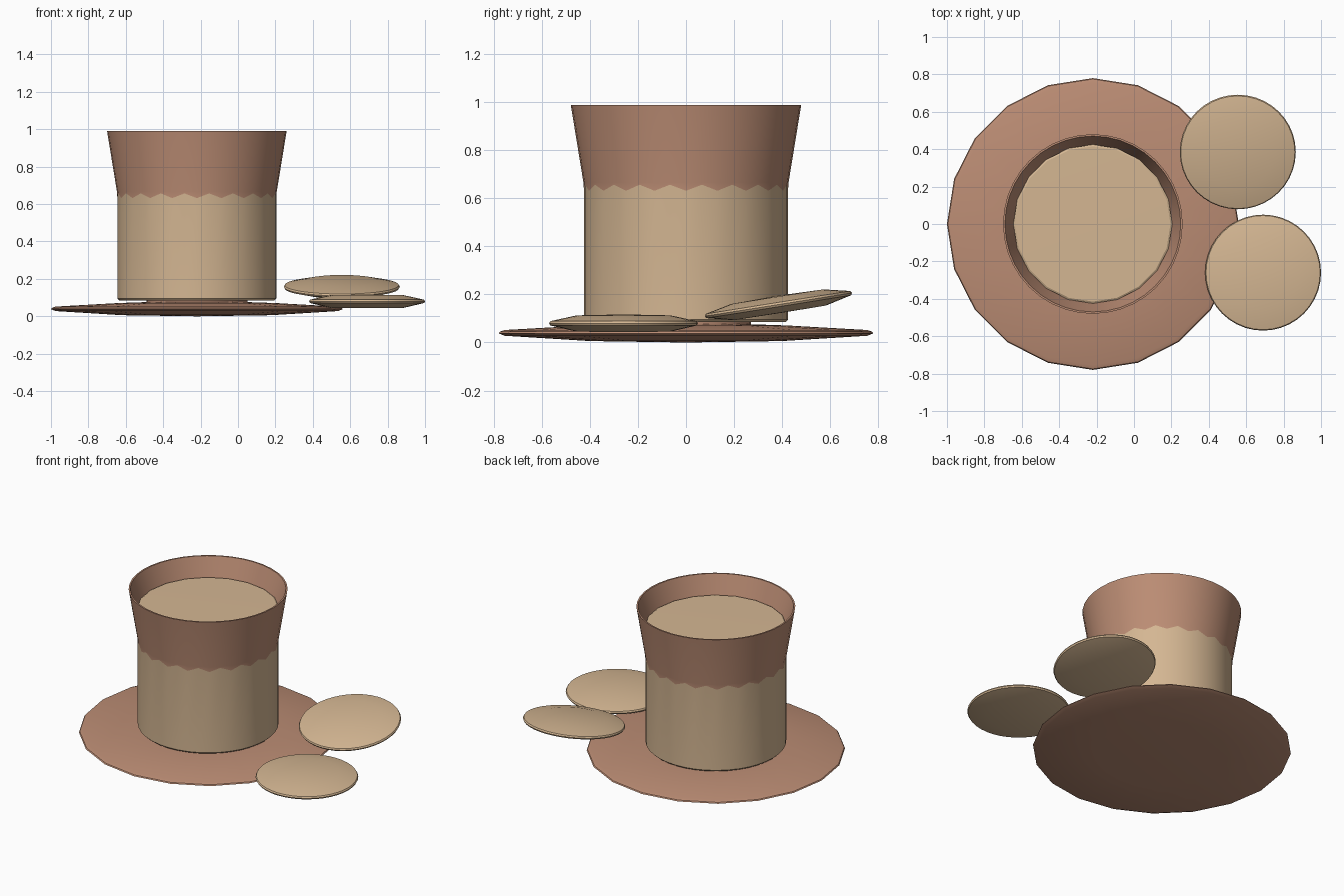
import bpy, bmesh, math

if "Cube" in bpy.data.objects:
    bpy.data.objects.remove(bpy.data.objects["Cube"])

def make_mat(name, col):
    m = bpy.data.materials.new(name)
    m.diffuse_color = (*col, 1)
    m.use_nodes = True
    m.node_tree.nodes["Principled BSDF"].inputs["Base Color"].default_value = m.diffuse_color
    return m

TAN = make_mat("warm tan", (0.66, 0.47, 0.29))
BROWN = make_mat("clay brown", (0.50, 0.265, 0.175))

def lathe(name, profile, sides, mats, loc, band_mat=None, zigzag=None, tilt=0.0, angle=30):
    """Spin an (r, z) profile; r = 0 ends become poles. band_mat gives a material per band."""
    bm = bmesh.new()
    rings = []
    for k, (r, z) in enumerate(profile):
        if r == 0:
            rings.append([bm.verts.new((0, 0, z))] * sides)
            continue
        ring = []
        for i in range(sides):
            a = 2 * math.pi * i / sides
            dz = zigzag[1] * (i % 2) if zigzag and k == zigzag[0] else 0
            ring.append(bm.verts.new((r * math.cos(a), r * math.sin(a), z + dz)))
        rings.append(ring)
    for k in range(len(rings) - 1):
        lo, hi = rings[k], rings[k + 1]
        for i in range(sides):
            j = (i + 1) % sides
            vs = list(dict.fromkeys([lo[i], lo[j], hi[j], hi[i]]))
            f = bm.faces.new(vs)
            f.material_index = band_mat[k] if band_mat else 0
    bmesh.ops.recalc_face_normals(bm, faces=bm.faces)
    me = bpy.data.meshes.new(name)
    bm.to_mesh(me)
    bm.free()
    ob = bpy.data.objects.new(name, me)
    bpy.context.collection.objects.link(ob)
    for m in mats:
        me.materials.append(m)
    ob.location = loc
    ob.rotation_euler = (tilt, 0, 0)
    bpy.ops.object.select_all(action='DESELECT')
    ob.select_set(True)
    bpy.context.view_layer.objects.active = ob
    bpy.ops.object.shade_smooth_by_angle(angle=math.radians(angle))
    return ob

CX = -0.22

# saucer: shallow lens with a thin rim
lathe("saucer", [(0, 0), (0.40, 0.006), (0.755, 0.028), (0.78, 0.038), (0.775, 0.045),
                 (0.755, 0.052), (0.42, 0.071), (0.27, 0.076), (0, 0.076)],
      20, [BROWN], (CX, 0, 0))

# foot ring under the cup
lathe("cup_foot", [(0.27, 0.07), (0.27, 0.09)], 40, [BROWN], (CX, 0, 0))

# cup: tan body, flared glazed rim with a ragged lower edge, glazed inside
lathe("cup", [(0, 0.085), (0.415, 0.085), (0.425, 0.095), (0.425, 0.632), (0.427, 0.665),
              (0.48, 0.99), (0.47, 0.99), (0.42, 0.85), (0, 0.85)],
      40, [TAN, BROWN], (CX, 0, 0), band_mat=[0, 0, 0, 1, 1, 1, 1, 1], zigzag=(3, 0.025))

# milky drink
lathe("drink", [(0.425, 0.85), (0.425, 0.866), (0.415, 0.872), (0, 0.874)], 20, [TAN], (CX, 0, 0))

# two biscuits, one lying flat and one leaning on the saucer
biscuit = [(0, -0.036), (0.195, -0.035), (0.305, -0.009), (0.31, 0),
           (0.305, 0.009), (0.195, 0.033), (0, 0.037)]
lathe("biscuit_flat", biscuit, 40, [TAN], (0.69, -0.26, 0.08))
lathe("biscuit_leaning", biscuit, 40, [TAN], (0.555, 0.385, 0.158), tilt=math.radians(9))
